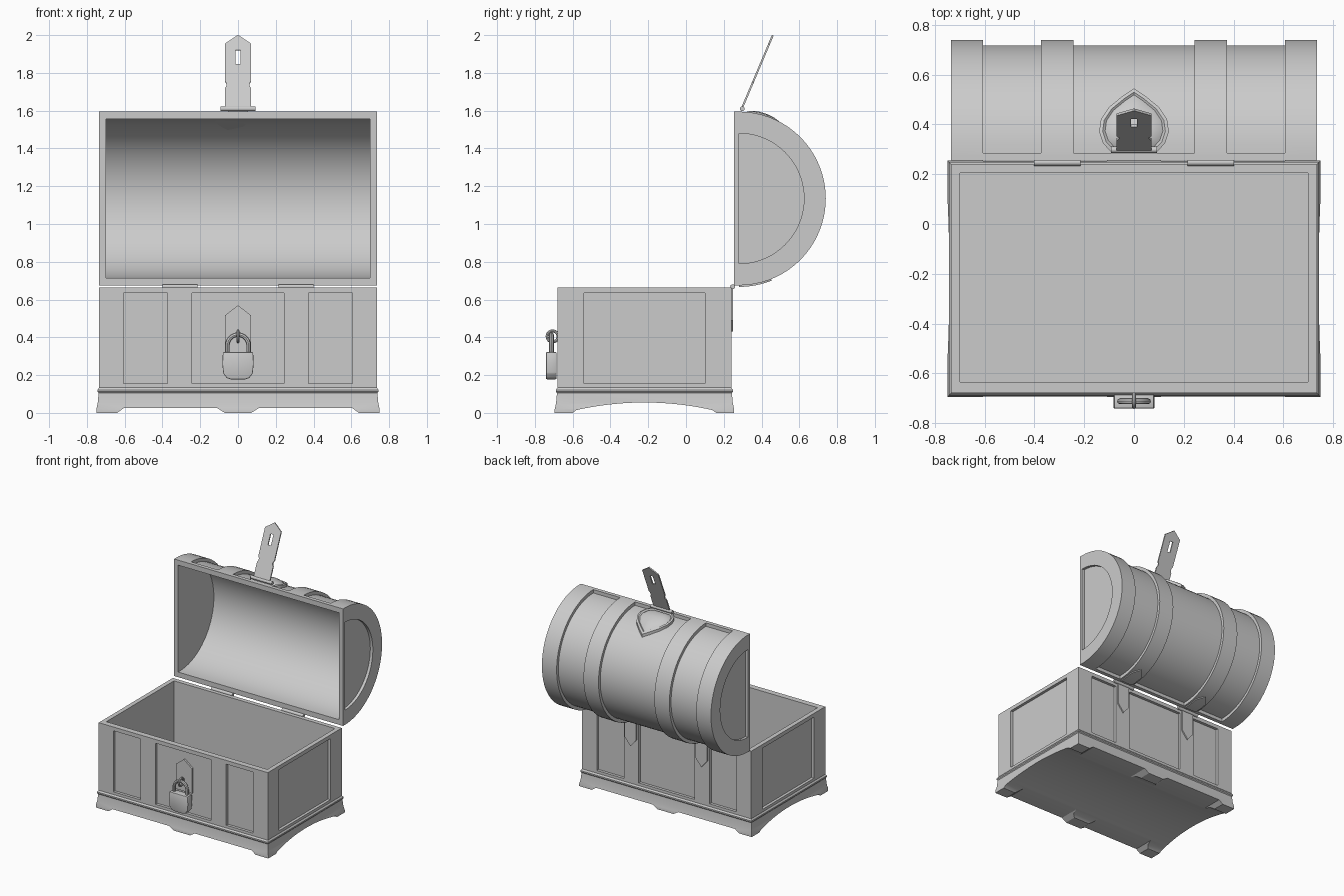
import bpy, bmesh
from math import sin, cos, pi, sqrt
from mathutils import Matrix

cube = bpy.data.objects.get("Cube")
if cube:
    bpy.data.objects.remove(cube)

grey = bpy.data.materials.new("plain_grey")
grey.use_nodes = True
grey.diffuse_color = (0.6, 0.6, 0.6, 1)
grey.node_tree.nodes["Principled BSDF"].inputs["Base Color"].default_value = (0.6, 0.6, 0.6, 1)
parts = []


def add(name, mesh):
    ob = bpy.data.objects.new(name, mesh)
    bpy.context.collection.objects.link(ob)
    return ob


def loft(name, rings):
    """Skin a list of equal rings of points and cap both ends."""
    bm = bmesh.new()
    loops = [[bm.verts.new(p) for p in ring] for ring in rings]
    n = len(loops[0])
    for a, b in zip(loops, loops[1:]):
        for i in range(n):
            j = (i + 1) % n
            bm.faces.new((a[i], a[j], b[j], b[i]))
    bm.faces.new(loops[0][::-1])
    bm.faces.new(loops[-1])
    bmesh.ops.recalc_face_normals(bm, faces=bm.faces)
    mesh = bpy.data.meshes.new(name)
    bm.to_mesh(mesh)
    bm.free()
    return add(name, mesh)


def prism(name, pts, axis, lo, hi):
    place = {"x": lambda p, t: (t, p[0], p[1]),
             "y": lambda p, t: (p[0], t, p[1]),
             "z": lambda p, t: (p[0], p[1], t)}[axis]
    return loft(name, [[place(p, t) for p in pts] for t in (lo, hi)])


def rect(a, b, c, d):
    return [(a, c), (b, c), (b, d), (a, d)]


def box(name, x0, x1, y0, y1, z0, z1):
    return prism(name, rect(x0, x1, y0, y1), "z", z0, z1)


def finish(ob, cutters=()):
    """Apply modifiers and cuts, then colour the part."""
    for c in cutters:
        c.hide_render = True
        m = ob.modifiers.new("cut", "BOOLEAN")
        m.operation, m.solver, m.object = "DIFFERENCE", "EXACT", c
    dg = bpy.context.evaluated_depsgraph_get()
    mesh = bpy.data.meshes.new_from_object(ob.evaluated_get(dg))
    name, mat = ob.name, ob.matrix_world.copy()
    for c in list(cutters) + [ob]:
        bpy.data.objects.remove(c)
    mesh.transform(mat)
    new = add(name, mesh)
    new.name = name
    mesh.materials.clear()
    mesh.materials.append(grey)
    parts.append(new)
    return new


def arc(cy, cz, r, n=36):
    return [(cy + r * cos(t), cz + r * sin(t))
            for t in (-pi / 2 + pi * i / n for i in range(n + 1))]


PANELS = [(-0.607, -0.373), (-0.243, 0.243), (0.373, 0.607)]
DEEP = 0.022
CY, CZ, R = 0.28, 1.135, 0.46

# chest body: open box with sunken panels on all four sides
cuts = [box("c", -0.7, 0.7, -0.635, 0.205, 0, 1)]
for a, b in PANELS:
    cuts.append(box("c", a, b, -0.8, -0.68 + DEEP, 0.155, 0.635))
    cuts.append(box("c", a, b, 0.24 - DEEP, 0.4, 0.155, 0.635))
for s in (-1, 1):
    x0, x1 = sorted((s * (0.735 - DEEP), s * 0.9))
    cuts.append(box("c", x0, x1, -0.54, 0.1, 0.155, 0.635))
finish(box("chest_body", -0.735, 0.735, -0.68, 0.24, 0.1, 0.665), cuts)

# base: flared plinth with a bead, arched at the sides, notched front and back
profile = [(0.015, 0), (0.015, 0.02), (0.008, 0.05), (0.003, 0.105),
           (0.009, 0.112), (0.009, 0.122), (0, 0.134)]
base = loft("base_plinth", [
    [(x, y - 0.22, z) for x, y in rect(-0.735 - d, 0.735 + d, -0.46 - d, 0.46 + d)]
    for d, z in profile])
span = [(-0.22 + 0.36 * k / 12, 0.015 + 0.04 * (1 - (k / 12) ** 2)) for k in range(-12, 13)]
cuts = [prism("c", [(-0.6, -0.1)] + [(-0.6, 0)] + span + [(0.16, 0), (0.16, -0.1)], "x", -1, 1)]
for s in (-1, 1):
    notch = [(0.07, -0.1), (0.07, 0), (0.11, 0.025), (0.605, 0.025), (0.64, 0), (0.64, -0.1)]
    cuts.append(prism("c", [(s * x, z) for x, z in notch], "y", -1, 1))
finish(base, cuts)

# lid: hollow half barrel with raised bands and sunken end panels
lid = prism("lid", [(0.255, CZ - R)] + arc(CY, CZ, R) + [(0.255, CZ + R)], "x", -0.735, 0.735)
hollow = [(0.1, CZ - 0.42)] + arc(CY, CZ, 0.42) + [(0.1, CZ + 0.42)]
cuts = [prism("c", hollow, "x", -0.7, 0.7)]
for a, b in PANELS:
    ring = arc(CY + 0.005, CZ, R - 0.027) + arc(CY + 0.005, CZ, 0.6)[::-1]
    cuts.append(prism("c", ring, "x", a, b))
for s in (-1, 1):
    cuts.append(prism("c", arc(CY, CZ, 0.345), "x", s * (0.735 - DEEP), s * 0.9))
finish(lid, cuts)


def pin(name, x, y, z, r, half):
    bpy.ops.mesh.primitive_cylinder_add(vertices=16, radius=r, depth=2 * half,
                                        location=(x, y, z), rotation=(0, pi / 2, 0))
    bpy.context.object.name = name
    finish(bpy.context.object)


# hinges: pin, pointed back strap and curved lid strap
for s, side in ((1, "left"), (-1, "right")):
    x = s * 0.308
    pin(side + "_hinge_pin", x, 0.247, 0.668, 0.013, 0.093)
    strap = [(x - 0.05, 0.665), (x - 0.05, 0.49), (x, 0.43), (x + 0.05, 0.49), (x + 0.05, 0.665)]
    finish(prism(side + "_hinge_strap", strap, "y", 0.235, 0.25))
    rings = []
    for k in range(9):
        t = 0.38 * k / 8
        w = 0.05 if k < 6 else 0.05 * (8.1 - k) / 2.6
        rings.append([(x + dx, CY + r * sin(t), CZ - r * cos(t))
                      for dx, r in ((-w, 0.455), (w, 0.455), (w, 0.468), (-w, 0.468))])
    finish(loft(side + "_lid_strap", rings))

# shield-shaped boss on top of the lid, wrapped over the curve
half = [(0.09, 0.287), (0.125, 0.325), (0.14, 0.37), (0.133, 0.42),
        (0.1, 0.47), (0.045, 0.515)]
outline = half + [(0, 0.545)] + [(-x, y) for x, y in half[::-1]]
layers = [(1, 0.425), (1, 0.455), (0.9, 0.458), (0.83, 0.45), (0.72, 0.459),
          (0.5, 0.467), (0.25, 0.471), (0.02, 0.472)]
rings = []
for k, r in layers:
    pts = [(x * k, 0.39 + (y - 0.39) * k) for x, y in outline]
    rings.append([(x, y, CZ + sqrt(r * r - (y - CY) ** 2)) for x, y in pts])
finish(loft("lid_boss", rings))

# hasp: slotted strap standing on its pin
pin("hasp_pin", 0, 0.298, 1.61, 0.013, 0.093)
half = [(0.07, 0), (0.07, 0.115), (0.061, 0.13), (0.061, 0.145), (0.07, 0.16), (0.07, 0.372)]
outline = half + [(0, 0.423)] + [(-x, z) for x, z in half[::-1]]
hasp = finish(prism("hasp_strap", outline, "y", -0.005, 0.005),
              [box("c", -0.013, 0.013, -1, 1, 0.255, 0.337)])
hasp.data.transform(Matrix.Translation((0, 0.295, 1.61)) @ Matrix.Rotation(-0.4, 4, "X"))

# lock plate and staple on the front
plate = [(-0.07, 0.32), (0.07, 0.32), (0.07, 0.515), (0, 0.57), (-0.07, 0.515)]
finish(prism("lock_plate", plate, "y", -0.672, -0.65))
bpy.ops.mesh.primitive_torus_add(major_radius=0.029, minor_radius=0.008, major_segments=24,
                                 minor_segments=8, location=(0, -0.706, 0.405),
                                 rotation=(0, pi / 2, 0))
bpy.context.object.name = "staple"
finish(bpy.context.object)

# padlock body and shackle
half = [(0.08, 0.322), (0.083, 0.26), (0.078, 0.21), (0.06, 0.185), (0.04, 0.178)]
body = prism("padlock_body", half + [(-x, z) for x, z in half[::-1]], "y", -0.741, -0.685)
bev = body.modifiers.new("bevel", "BEVEL")
bev.width, bev.segments, bev.limit_method = 0.005, 2, "ANGLE"
finish(body)
curve = bpy.data.curves.new("padlock_shackle", "CURVE")
curve.dimensions, curve.bevel_depth, curve.bevel_resolution = "3D", 0.012, 2
path = [(0.056, 0.3)] + [(0.056 * cos(pi * i / 16), 0.358 + 0.056 * sin(pi * i / 16))
                         for i in range(17)] + [(-0.056, 0.3)]
spline = curve.splines.new("POLY")
spline.points.add(len(path) - 1)
for p, (x, z) in zip(spline.points, path):
    p.co = (x, -0.712, z, 1)
finish(add("padlock_shackle", curve))

# smooth the round parts, keep the edges sharp
bpy.ops.object.select_all(action="DESELECT")
for ob in parts:
    ob.select_set(True)
bpy.context.view_layer.objects.active = parts[0]
bpy.ops.object.shade_smooth_by_angle(angle=0.52)
